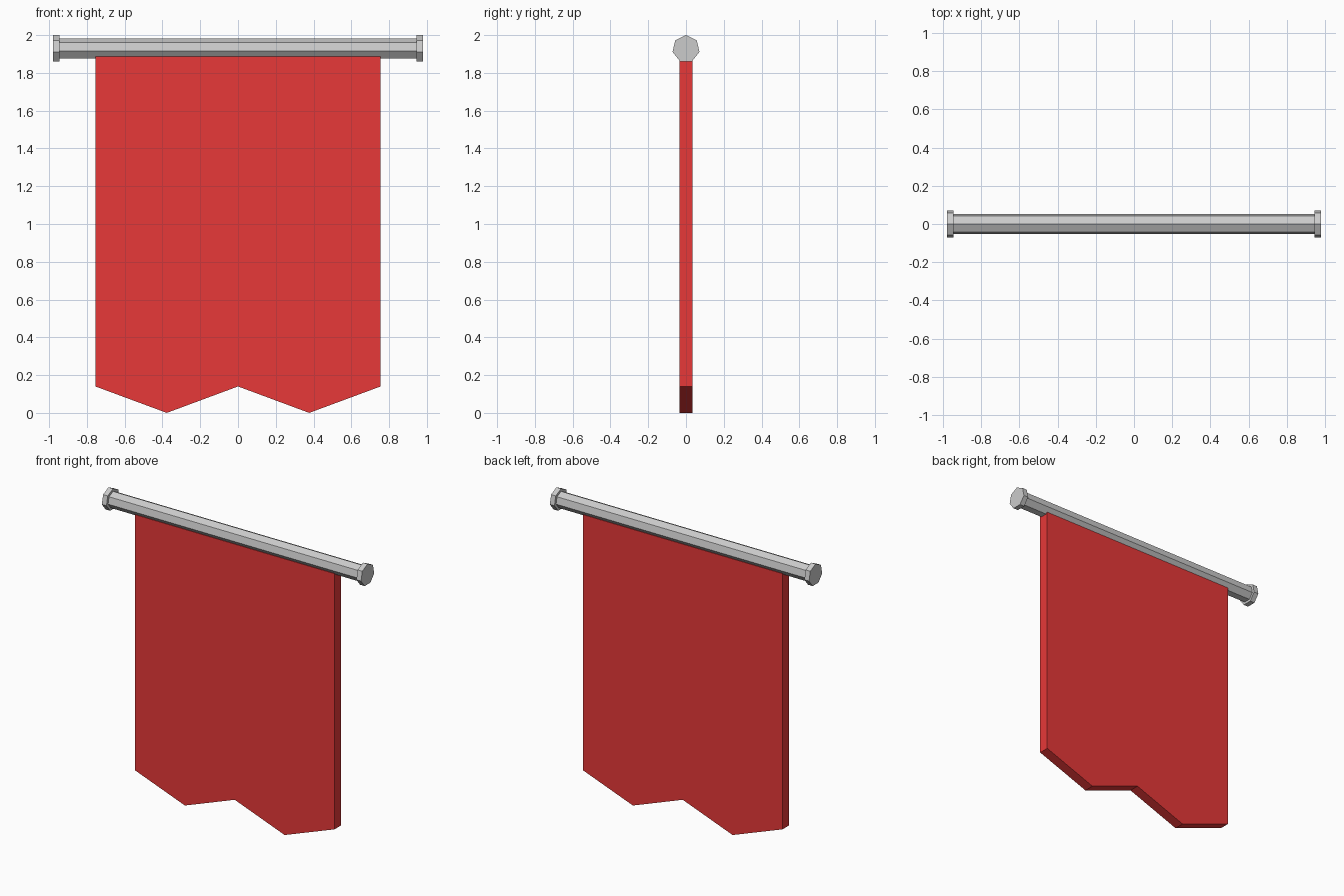
import bpy, bmesh
from math import pi, sin, cos

if "Cube" in bpy.data.objects:
    bpy.data.objects.remove(bpy.data.objects["Cube"])

AXIS_Z = 1.927


def prism(name, profile, axis, start, end):
    """Extrude a closed 2D profile along x (profile = y,z) or y (profile = x,z)."""
    bm = bmesh.new()
    place = (lambda a, b: (start, a, b)) if axis == 'x' else (lambda a, b: (a, start, b))
    face = bm.faces.new([bm.verts.new(place(a, b)) for a, b in profile])
    geom = bmesh.ops.extrude_face_region(bm, geom=[face])['geom']
    step = (end - start, 0, 0) if axis == 'x' else (0, end - start, 0)
    bmesh.ops.translate(bm, vec=step, verts=[g for g in geom if isinstance(g, bmesh.types.BMVert)])
    bmesh.ops.recalc_face_normals(bm, faces=bm.faces)
    mesh = bpy.data.meshes.new(name)
    bm.to_mesh(mesh)
    bm.free()
    obj = bpy.data.objects.new(name, mesh)
    bpy.context.collection.objects.link(obj)
    return obj


def heptagon(radius):
    return [(radius * sin(2 * pi * i / 7), AXIS_Z + radius * cos(2 * pi * i / 7)) for i in range(7)]


# Seven-sided pole with an end cap on each side
prism("pole", heptagon(0.055), 'x', -0.946, 0.946)
for side, name in ((-1, "left_end_cap"), (1, "right_end_cap")):
    prism(name, heptagon(0.073), 'x', side * 0.945, side * 0.98)

# Hanging cloth with two pointed tails
cloth = [(-0.755, 1.887), (-0.755, 0.14), (-0.377, 0), (0, 0.14),
         (0.377, 0), (0.755, 0.14), (0.755, 1.887)]
banner = prism("banner_cloth", cloth, 'y', -0.035, 0.035)
red = bpy.data.materials.new("red_cloth")
red.diffuse_color = (0.8, 0.04, 0.04, 1)
red.use_nodes = True
red.node_tree.nodes["Principled BSDF"].inputs["Base Color"].default_value = red.diffuse_color
banner.data.materials.append(red)
